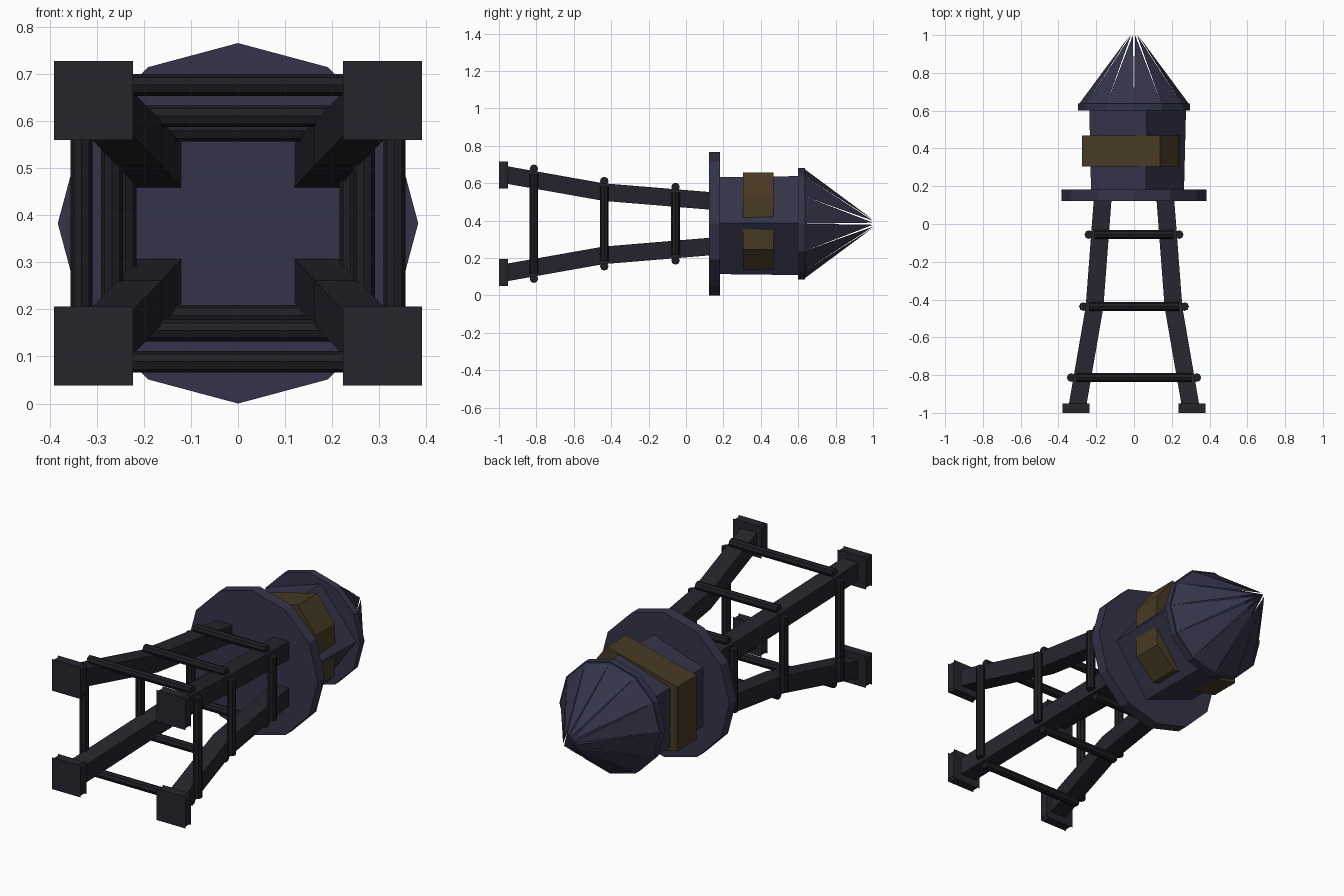
import bpy, bmesh, math
from mathutils import Vector

if "Cube" in bpy.data.objects:
    bpy.data.objects.remove(bpy.data.objects["Cube"])

AXIS = 0.383  # height of the tower's long axis


def material(name, rgb):
    m = bpy.data.materials.new(name)
    m.use_nodes = True
    m.diffuse_color = (*rgb, 1)
    m.node_tree.nodes["Principled BSDF"].inputs["Base Color"].default_value = (*rgb, 1)
    return m


NAVY = material("navy wood", (0.034, 0.034, 0.068))
DARK = material("dark timber", (0.018, 0.018, 0.027))
BLACK = material("black rod", (0.013, 0.013, 0.017))
BROWN = material("brown band", (0.062, 0.042, 0.017))


def finish(name, bm, mat, recalc=True):
    if recalc:
        bmesh.ops.recalc_face_normals(bm, faces=bm.faces)
    mesh = bpy.data.meshes.new(name)
    bm.to_mesh(mesh)
    bm.free()
    mesh.materials.append(mat)
    ob = bpy.data.objects.new(name, mesh)
    bpy.context.collection.objects.link(ob)
    ob.location.z = AXIS
    return ob


def ring(n, r, turn=0.0):
    return [(r * math.cos(turn + math.tau * i / n), r * math.sin(turn + math.tau * i / n))
            for i in range(n)]


def loft(name, sections, mat):
    """Join outlines given as (y, [(x, z), ...]) and cap both ends."""
    bm = bmesh.new()
    loops = [[bm.verts.new((x, y, z)) for x, z in pts] for y, pts in sections]
    n = len(loops[0])
    for a, b in zip(loops, loops[1:]):
        for i in range(n):
            j = (i + 1) % n
            bm.faces.new((a[i], a[j], b[j], b[i]))
    bm.faces.new(loops[0])
    bm.faces.new(loops[-1])
    return finish(name, bm, mat)


def rod(name, a, b, r, mat):
    a, b = Vector(a), Vector(b)
    bm = bmesh.new()
    bmesh.ops.create_cone(bm, cap_ends=True, segments=8, radius1=r, radius2=r,
                          depth=(b - a).length)
    bm.transform((b - a).to_track_quat('Z', 'Y').to_matrix().to_4x4())
    bmesh.ops.translate(bm, verts=bm.verts, vec=(a + b) / 2)
    return finish(name, bm, mat)


# Platform, five-sided tank and roof rim
loft("platform", [(0.122, ring(12, 0.383)), (0.182, ring(12, 0.383))], NAVY)
tank = [(0.27, 0.004), (0.065, 0.252), (-0.232, 0.155), (-0.232, -0.16), (0.07, -0.272)]
loft("tank", [(0.17, [(x * 0.98, z * 0.99) for x, z in tank]),
              (0.61, [(x * 1.02, z * 1.01) for x, z in tank])], NAVY)
loft("roof_rim", [(0.6, ring(12, 0.297)), (0.637, ring(12, 0.297))], NAVY)

# Band around the tank, whose corners break through it
band = [(0.246, 0.0), (0.238, 0.142), (0.138, 0.275), (-0.276, 0.172),
        (-0.276, -0.17), (0.13, -0.245), (0.238, -0.138)]
loft("tank_band", [(0.305, band), (0.468, band)], BROWN)

# Roof boards: separate tapering panels with slits that open towards the tip
bm = bmesh.new()
base = ring(12, 0.29)
tips = ring(12, 0.022, math.tau / 24)
for i in range(12):
    p, q, t = base[i], base[(i + 1) % 12], tips[i]
    bm.faces.new([bm.verts.new(v) for v in
                  ((q[0], 0.637, q[1]), (p[0], 0.637, p[1]), (t[0], 1.0, t[1]))])
finish("roof_boards", bm, NAVY, recalc=False)

# Leg centre line as (y, x, z), in one quadrant
path = [(-0.96, 0.299, 0.261), (-0.44, 0.209, 0.169), (0.13, 0.166, 0.122)]
HALF = 0.047


def leg_at(y):
    a, b = path[:2] if y < path[1][0] else path[1:]
    t = (y - a[0]) / (b[0] - a[0])
    return a[1] + t * (b[1] - a[1]), a[2] + t * (b[2] - a[2])


def foot(name, cx, cz):
    """Block with open corners: full front and back plates, narrower sides."""
    bm = bmesh.new()
    h, w, y0, y1 = 0.084, 0.072, -1.0, -0.951
    for y, s in ((y0, 1), (y1, -1)):
        bm.faces.new([bm.verts.new((cx + u * h * s, y, cz + v * h))
                      for u, v in ((-1, -1), (1, -1), (1, 1), (-1, 1))])
    for s in (-1, 1):
        for along_x in (True, False):
            corners = [(-w, y0), (w, y0), (w, y1), (-w, y1)]
            if (s > 0) != along_x:
                corners.reverse()
            if along_x:
                pts = [(cx + u, y, cz + s * h) for u, y in corners]
            else:
                pts = [(cx + s * h, y, cz + u) for u, y in corners]
            f = bm.faces.new([bm.verts.new(p) for p in pts])
            f.normal_update()
            out = Vector((0, 0, s)) if along_x else Vector((s, 0, 0))
            if f.normal.dot(out) < 0:
                f.normal_flip()
    finish(name, bm, DARK, recalc=False)


for sx, side in ((-1, "right"), (1, "left")):
    for sz, level in ((-1, "lower"), (1, "upper")):
        square = [(-HALF, -HALF), (HALF, -HALF), (HALF, HALF), (-HALF, HALF)]
        loft(f"{level}_{side}_leg",
             [(y, [(sx * x + u, sz * z + v) for u, v in square]) for y, x, z in path], DARK)
        foot(f"{level}_{side}_foot", sx * 0.307, sz * 0.261)

# Cross rods lying on the outer faces of the legs
for k, y in enumerate((-0.813, -0.437, -0.056), 1):
    x, z = leg_at(y)
    ox, oz = x + HALF + 0.012, z + HALF + 0.012
    for s, side, level in ((-1, "right", "lower"), (1, "left", "upper")):
        rod(f"{level}_cross_rod_{k}", (-x - 0.03, y, s * oz), (x + 0.03, y, s * oz), 0.023, BLACK)
        rod(f"{side}_cross_rod_{k}", (s * ox, y, -z - 0.03), (s * ox, y, z + 0.03), 0.023, BLACK)
